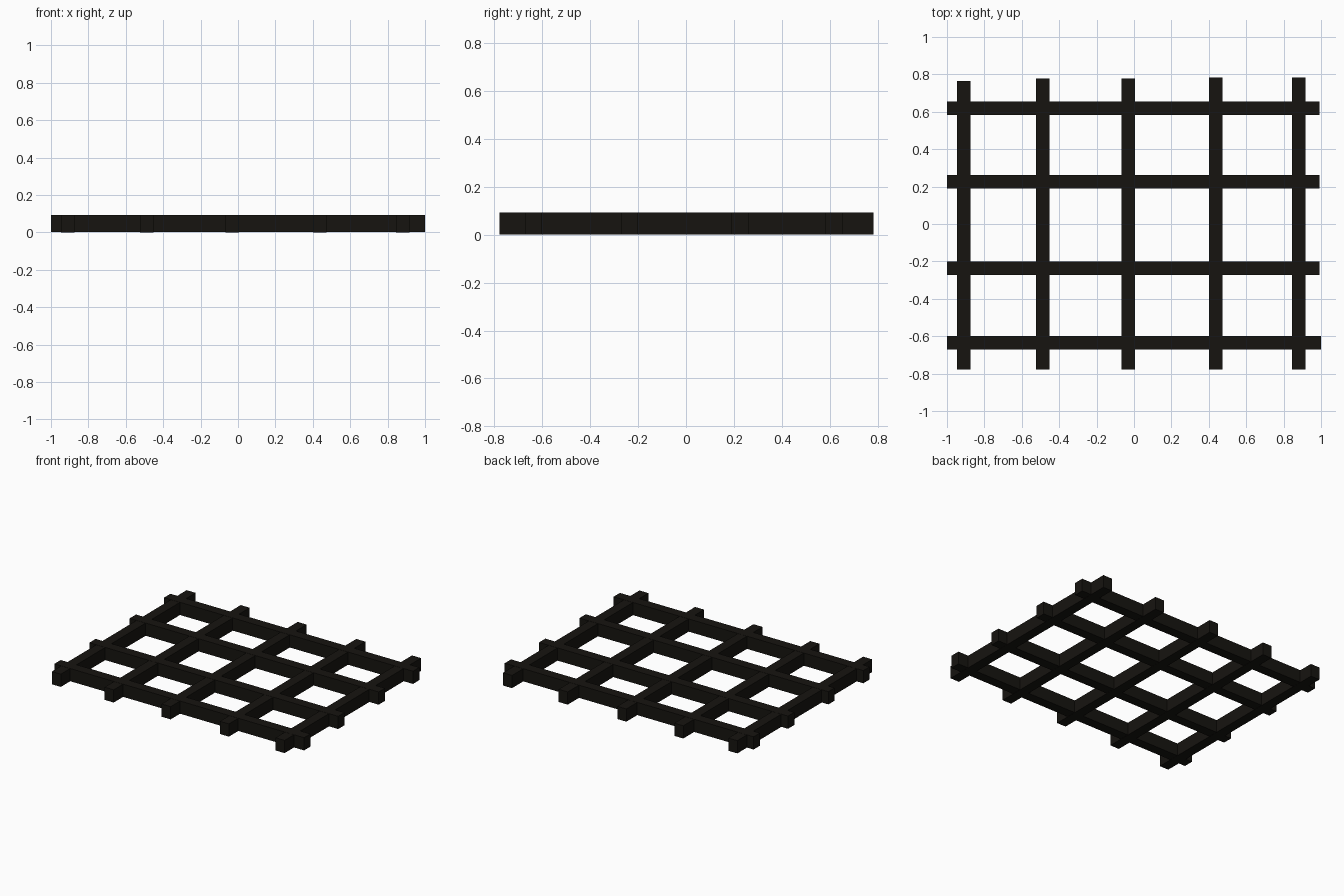
import bpy

if "Cube" in bpy.data.objects:
    bpy.data.objects.remove(bpy.data.objects["Cube"])

mat = bpy.data.materials.new("dark_wood")
mat.diffuse_color = (0.008, 0.007, 0.005, 1)
mat.use_nodes = True
mat.node_tree.nodes["Principled BSDF"].inputs["Base Color"].default_value = mat.diffuse_color


def bar(name, x0, x1, y0, y1, z0, z1):
    """Box-shaped bar from its extents."""
    bpy.ops.mesh.primitive_cube_add(
        size=1, location=((x0 + x1) / 2, (y0 + y1) / 2, (z0 + z1) / 2))
    ob = bpy.context.object
    ob.name = name
    ob.scale = (x1 - x0, y1 - y0, z1 - z0)
    bpy.ops.object.transform_apply(location=False, rotation=False, scale=True)
    ob.data.materials.append(mat)


HALF = 0.036  # half bar width

# Bars running front to back: centre x and back end
for i, (x, back) in enumerate([(-0.91, 0.764), (-0.487, 0.778), (-0.031, 0.778),
                               (0.436, 0.782), (0.882, 0.782)]):
    bar(f"cross_bar_{i + 1}", x - HALF, x + HALF, -0.778, back, 0.0, 0.092)

# Bars running left to right: centre y and right end
for i, (y, right) in enumerate([(0.619, 0.993), (0.226, 0.993),
                                (-0.236, 0.993), (-0.636, 1.0)]):
    bar(f"long_bar_{i + 1}", -1.0, right, y - HALF, y + HALF, 0.001, 0.093)
